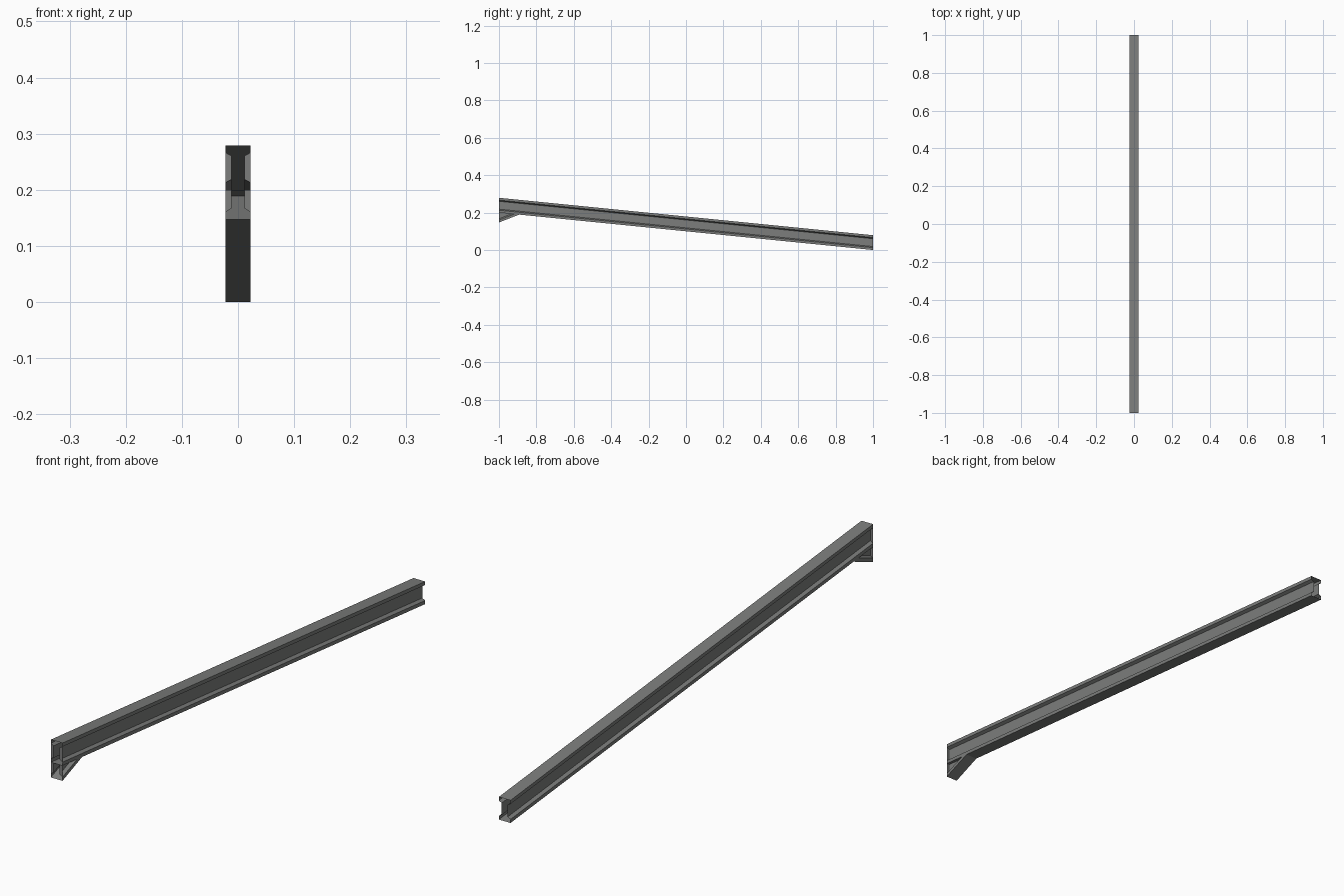
import bpy, bmesh

if "Cube" in bpy.data.objects:
    bpy.data.objects.remove(bpy.data.objects["Cube"])

W, WEB = 0.0225, 0.0115         # half widths of flange and web
H = 0.079                       # vertical depth of the beam
Z0 = 0.2                        # beam underside height at the front end
DROP = -0.1                     # roof slope
RISE = 0.39                     # haunch slope

steel = bpy.data.materials.new("steel grey")
steel.diffuse_color = (0.2, 0.205, 0.2, 1)
steel.use_nodes = True
steel.node_tree.nodes["Principled BSDF"].inputs["Base Color"].default_value = steel.diffuse_color


def make(name, build):
    bm = bmesh.new()
    build(bm)
    me = bpy.data.meshes.new(name)
    bm.to_mesh(me)
    bm.free()
    me.materials.append(steel)
    ob = bpy.data.objects.new(name, me)
    bpy.context.collection.objects.link(ob)


def mirror_x(half):
    return half + [(-x, z) for x, z in reversed(half)]


def strip(bm, pts_a, pts_b, closed):
    # joins two outlines with faces, leaving the ends open
    a = [bm.verts.new(p) for p in pts_a]
    b = [bm.verts.new(p) for p in pts_b]
    n = len(a)
    for i in range(n if closed else n - 1):
        j = (i + 1) % n
        bm.faces.new((a[i], a[j], b[j], b[i]))
    bmesh.ops.remove_doubles(bm, verts=bm.verts[:], dist=1e-6)


# Sloping I-beam: hollow shell, open at both ends
beam_half = [(W, 0), (W, 0.0125), (WEB, 0.0185),
             (WEB, H - 0.0185), (W, H - 0.0125), (W, H)]


def beam(bm):
    prof = mirror_x(beam_half)
    strip(bm, [(x, -1, Z0 + z) for x, z in prof],
          [(x, 1, Z0 + 2 * DROP + z) for x, z in prof], True)


make("rafter_beam", beam)

# Haunch: half I-section swept up until it meets the beam underside
haunch_half = [(WEB, Z0), (WEB, 0.167), (W, 0.160), (W, 0.147)]


def haunch(bm):
    prof = [(-x, z) for x, z in haunch_half] + haunch_half[::-1]
    end = []
    for x, z in prof:
        t = (Z0 - z) / (RISE - DROP)
        end.append((x, -1 + t, z + RISE * t))
    strip(bm, [(x, -1, z) for x, z in prof], end, False)


make("haunch", haunch)

# End plates closing the recesses beside the web
upper = [(x, Z0 + z) for x, z in beam_half[1:5]]
lower = [(WEB, 0.167), (W, 0.160), (W, Z0), (WEB, Z0)]


def plates(bm):
    for s in (1, -1):
        for outline in (upper, lower):
            pts = outline if s * (1 if outline is lower else -1) > 0 else outline[::-1]
            bm.faces.new([bm.verts.new((s * x, -1, z)) for x, z in pts])
    for f in bm.faces:
        f.normal_update()
        if f.normal.y > 0:
            f.normal_flip()


make("end_plates", plates)
